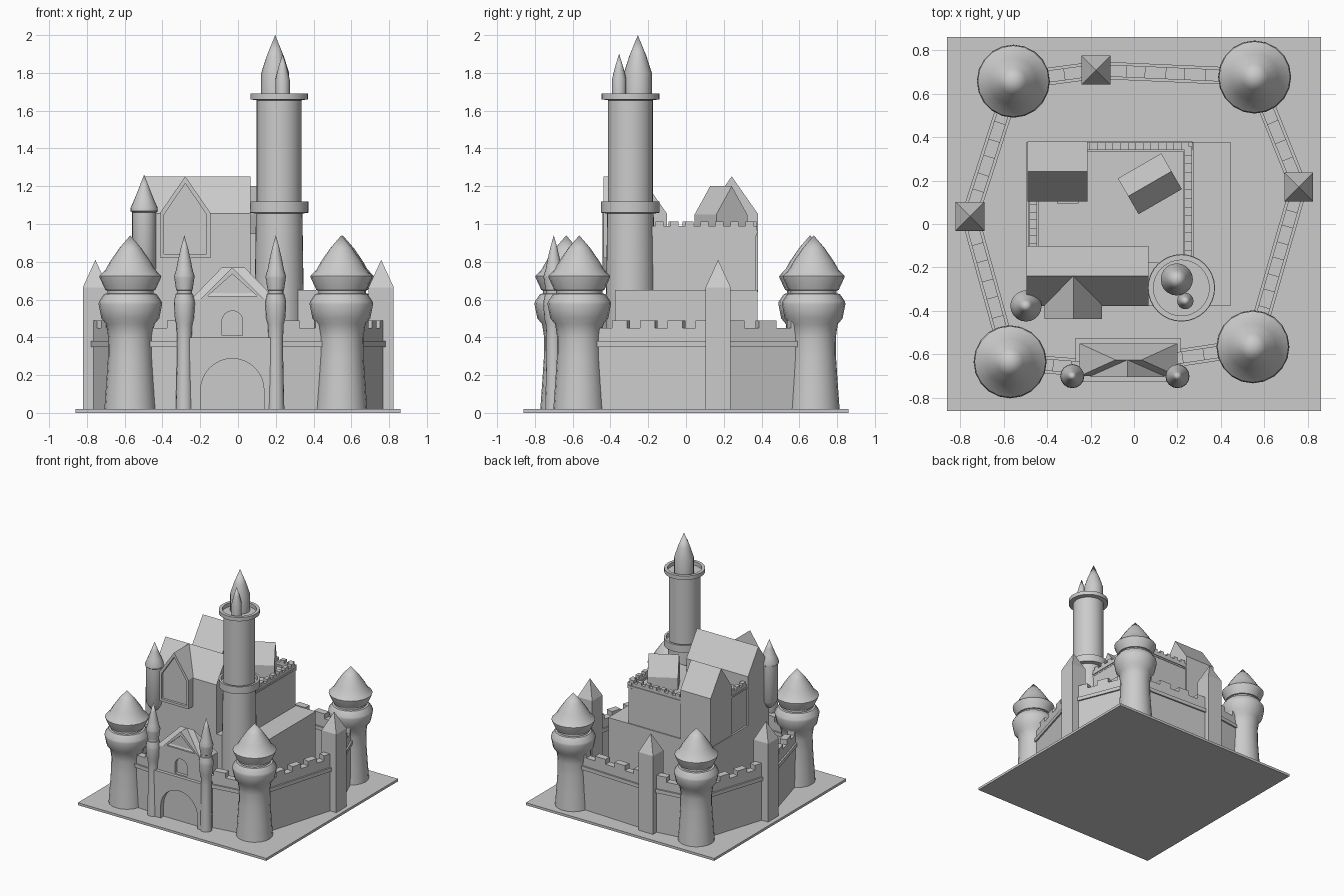
import bpy, bmesh, math
from mathutils import Matrix, Vector

cube = bpy.data.objects.get("Cube")
if cube:
    bpy.data.objects.remove(cube)


def finish(name, bm, smooth=False):
    bmesh.ops.remove_doubles(bm, verts=bm.verts, dist=1e-5)
    bmesh.ops.recalc_face_normals(bm, faces=bm.faces)
    mesh = bpy.data.meshes.new(name)
    bm.to_mesh(mesh)
    bm.free()
    if smooth:
        mesh.shade_smooth()
        mesh.set_sharp_from_angle(angle=math.radians(32))
    obj = bpy.data.objects.new(name, mesh)
    bpy.context.collection.objects.link(obj)
    return obj


def add_block(bm, center, size, z0, z1, angle=0, top=None):
    """Box on z0..z1; top gives the size of the upper face for roofs."""
    top = top or size
    turn = Matrix.Translation((center[0], center[1], 0)) @ Matrix.Rotation(angle, 4, 'Z')
    for v in bmesh.ops.create_cube(bm, size=1)["verts"]:
        w, d = top if v.co.z > 0 else size
        v.co = turn @ Vector((v.co.x * w, v.co.y * d, z1 if v.co.z > 0 else z0))


def block(name, *args, **kw):
    bm = bmesh.new()
    add_block(bm, *args, **kw)
    return finish(name, bm)


def span(name, x0, x1, y0, y1, z0, z1, **kw):
    return block(name, ((x0 + x1) / 2, (y0 + y1) / 2), (x1 - x0, y1 - y0), z0, z1, **kw)


def prism(name, outline, center, depth, angle=0):
    """Upright outline (across, height) extruded along its local y."""
    bm = bmesh.new()
    turn = Matrix.Translation((center[0], center[1], 0)) @ Matrix.Rotation(angle, 4, 'Z')
    rings = [[bm.verts.new(turn @ Vector((u, s * depth / 2, z))) for u, z in outline]
             for s in (-1, 1)]
    bm.faces.new(rings[0])
    bm.faces.new(rings[1][::-1])
    for i in range(len(outline)):
        j = (i + 1) % len(outline)
        bm.faces.new((rings[0][i], rings[0][j], rings[1][j], rings[1][i]))
    return finish(name, bm)


def house_outline(width, base, eave, ridge):
    w = width / 2
    return [(-w, base), (w, base), (w, eave), (0, ridge), (-w, eave)]


def arch_outline(width, base, spring):
    r = width / 2
    arc = [(r * math.cos(math.pi * i / 16), spring + r * math.sin(math.pi * i / 16))
           for i in range(17)]
    return [(-r, base), (r, base)] + arc


def carve(target, cutter):
    cutter.hide_render = True
    mod = target.modifiers.new("recess", 'BOOLEAN')
    mod.operation, mod.solver, mod.object = 'DIFFERENCE', 'EXACT', cutter
    bpy.context.view_layer.objects.active = target
    bpy.ops.object.modifier_apply(modifier=mod.name)
    bpy.data.objects.remove(cutter)


def lathe(name, center, profile, sides=24, scale=1):
    bm = bmesh.new()
    verts = [bm.verts.new((r * scale, 0, z)) for r, z in profile]
    edges = [bm.edges.new(pair) for pair in zip(verts, verts[1:])]
    bmesh.ops.spin(bm, geom=verts + edges, cent=(0, 0, 0), axis=(0, 0, 1),
                   angle=math.tau, steps=sides, use_duplicate=False)
    bmesh.ops.translate(bm, verts=bm.verts, vec=(center[0], center[1], 0))
    return finish(name, bm, smooth=True)


def battlement(name, a, b, thick, z0, z1, pitch):
    """Row of merlons between two points."""
    a, b = Vector(a), Vector(b)
    line = b - a
    count = max(1, round(line.length / pitch))
    angle = math.atan2(line.y, line.x)
    bm = bmesh.new()
    for i in range(count):
        add_block(bm, a + line * ((i + 0.5) / count),
                  (line.length / count * 0.54, thick), z0, z1, angle)
    return finish(name, bm)


# Ground slab
span("base_slab", -0.86, 0.86, -0.86, 0.86, 0, 0.02)

# Round corner towers and slim gate turrets share one profile
TOWER = [(0, 0.01), (0.138, 0.01), (0.128, 0.15), (0.118, 0.3), (0.117, 0.4),
         (0.128, 0.47), (0.153, 0.5), (0.168, 0.575), (0.166, 0.59), (0.138, 0.63),
         (0.122, 0.632), (0.122, 0.648), (0.132, 0.65), (0.162, 0.715), (0.164, 0.725),
         (0.13, 0.76), (0.108, 0.8), (0.06, 0.87), (0, 0.94)]
corners = {"back_right": (-0.555, 0.657), "back_left": (0.555, 0.676),
           "front_right": (-0.57, -0.634), "front_left": (0.547, -0.565)}
for side, spot in corners.items():
    lathe(side + "_tower", spot, TOWER, 20)
for side, x in (("right", -0.284), ("left", 0.2)):
    lathe(side + "_gate_turret", (x, -0.7), TOWER, 16, scale=0.33)

# Square towers midway along the curtain walls
middles = {"back": (-0.175, 0.708), "right": (-0.755, 0.035), "left": (0.758, 0.17)}
for side, spot in middles.items():
    block(side + "_square_tower", spot, (0.133, 0.133), 0.01, 0.665)
    block(side + "_square_tower_roof", spot, (0.133, 0.133), 0.665, 0.81, top=(0, 0))

# Curtain walls with ledge and merlons
walls = [(corners["back_right"], middles["back"]), (middles["back"], corners["back_left"]),
         (corners["back_left"], middles["left"]), (middles["left"], corners["front_left"]),
         (corners["front_left"], (0.18, -0.62)), ((-0.25, -0.66), corners["front_right"]),
         (corners["front_right"], middles["right"]), (middles["right"], corners["back_right"])]
for i, (a, b) in enumerate(walls, 1):
    line = Vector(b) - Vector(a)
    mid, angle = (Vector(a) + Vector(b)) / 2, math.atan2(line.y, line.x)
    block(f"curtain_wall_{i}", mid, (line.length, 0.055), 0.01, 0.45, angle=angle)
    block(f"curtain_ledge_{i}", mid, (line.length, 0.08), 0.35, 0.38, angle=angle)
    battlement(f"curtain_merlons_{i}", a, b, 0.055, 0.445, 0.49, 0.165)

# Gatehouse with arched gate, window, hipped roof and pediment
GATE_X = -0.03
lower = span("gatehouse_lower", -0.27, 0.215, -0.727, -0.525, 0.01, 0.4)
carve(lower, prism("gate_cutter", arch_outline(0.335, 0.015, 0.12), (GATE_X, -0.727), 0.08))
upper = span("gatehouse_upper", -0.25, 0.2, -0.7, -0.55, 0.39, 0.6)
carve(upper, prism("window_cutter", arch_outline(0.11, 0.41, 0.485), (GATE_X, -0.7), 0.05))
span("gatehouse_roof", -0.25, 0.2, -0.7, -0.55, 0.6, 0.77, top=(0.12, 0))
pediment = prism("gate_pediment", [(-0.17, 0.6), (0.17, 0.6), (0, 0.77)], (GATE_X, -0.665), 0.08)
carve(pediment, prism("pediment_cutter", [(-0.13, 0.62), (0.13, 0.62), (0, 0.735)],
                      (GATE_X, -0.705), 0.04))

# Keep: broad lower storey and narrower upper storey
span("keep_lower", -0.495, 0.445, -0.377, 0.378, 0.01, 0.65)
span("keep_upper", -0.48, 0.265, -0.18, 0.37, 0.64, 0.95)
for name, a, b in (("back", (-0.22, 0.357), (0.27, 0.357)),
                   ("left", (0.25, 0.375), (0.25, -0.18)),
                   ("right", (-0.463, 0.11), (-0.463, -0.11))):
    line = Vector(b) - Vector(a)
    mid, angle = (Vector(a) + Vector(b)) / 2, math.atan2(line.y, line.x)
    block(name + "_keep_parapet", mid, (line.length, 0.034), 0.94, 0.99, angle=angle)
    block(name + "_keep_ledge", mid, (line.length, 0.046), 0.952, 0.966, angle=angle)
    battlement(name + "_keep_merlons", a, b, 0.034, 0.985, 1.012, 0.075)

# Great hall with projecting gabled bay
SIDEWAYS = math.pi / 2
prism("great_hall", house_outline(0.276, 0.64, 1.055, 1.252), (-0.214, -0.239), 0.562, SIDEWAYS)
bay = prism("hall_bay", house_outline(0.265, 0.82, 1.06, 1.252), (-0.279, -0.337), 0.2)
carve(bay, prism("bay_cutter", house_outline(0.225, 0.84, 1.05, 1.215), (-0.279, -0.437), 0.04))

# Courtyard houses
prism("back_house", house_outline(0.276, 0.64, 1.055, 1.252), (-0.353, 0.242), 0.276, SIDEWAYS)
span("back_house_door", -0.355, -0.255, 0.095, 0.11, 0.94, 1.02)
prism("angled_house", house_outline(0.19, 0.94, 1.05, 1.2), (0.073, 0.185), 0.23,
      SIDEWAYS + math.radians(30))

# Corbelled turret at the hall corner
lathe("hall_turret", (-0.497, -0.377),
      [(0, 0.69), (0.03, 0.71), (0.064, 0.765), (0.064, 1.062), (0.072, 1.068),
       (0.072, 1.085), (0.052, 1.13), (0.028, 1.19), (0, 1.262)], 20)

# Great tower with two ring galleries
lathe("great_tower", (0.218, -0.294),
      [(0, 0.01), (0.133, 0.01), (0.13, 0.6), (0.123, 1.055), (0.155, 1.06), (0.155, 1.12),
       (0.138, 1.12), (0.138, 1.085), (0.119, 1.085), (0.119, 1.655), (0.153, 1.66),
       (0.153, 1.692), (0.128, 1.692), (0.128, 1.662), (0, 1.662)], 32)
lathe("large_spire", (0.197, -0.255),
      [(0, 1.66), (0.074, 1.66), (0.074, 1.8), (0.045, 1.89), (0, 2.0)], 20)
lathe("small_spire", (0.236, -0.354),
      [(0, 1.66), (0.038, 1.66), (0.038, 1.765), (0.022, 1.83), (0, 1.902)], 16)
